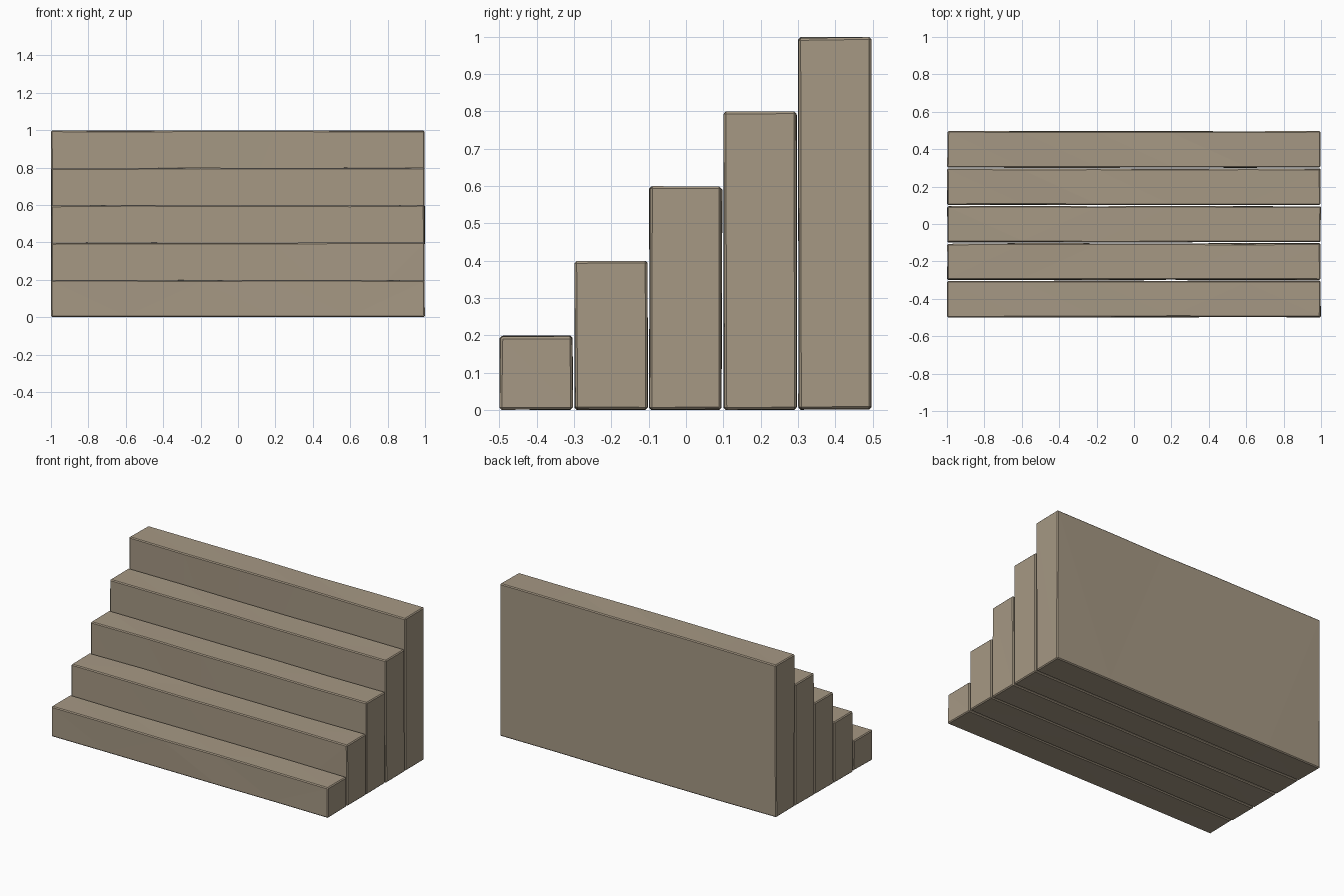
import bpy, bmesh, random
from mathutils import Vector

if "Cube" in bpy.data.objects:
    bpy.data.objects.remove(bpy.data.objects["Cube"])

random.seed(4)
STEPS = 5
DEPTH = 0.2
RISE = 0.2
WOBBLE = 0.004

# Weathered stone colour
stone = bpy.data.materials.new("warm_grey_stone")
stone.use_nodes = True
colour = (0.38, 0.315, 0.23, 1)
stone.diffuse_color = colour
bsdf = stone.node_tree.nodes["Principled BSDF"]
bsdf.inputs["Base Color"].default_value = colour
bsdf.inputs["Roughness"].default_value = 0.9


def stone_block(name, low, high):
    """A rough-hewn block: a box cut along its length, worn inward, chamfered."""
    low, high = Vector(low), Vector(high)
    centre, size = (low + high) / 2, high - low
    bm = bmesh.new()
    bmesh.ops.create_cube(bm, size=1)
    for v in bm.verts:
        v.co = centre + v.co * size
    # Cut the long edges so the arrises can wander
    long_edges = [e for e in bm.edges
                  if abs(e.verts[0].co.x - e.verts[1].co.x) > 1]
    bmesh.ops.subdivide_edges(bm, edges=long_edges, cuts=4, use_grid_fill=True)
    for v in bm.verts:
        for axis in range(3):
            side = 1 if v.co[axis] > centre[axis] else -1
            v.co[axis] -= side * random.uniform(0, WOBBLE)
    # Narrow worn chamfer on the arrises only
    sharp = [e for e in bm.edges if e.calc_face_angle(0) > 1]
    bmesh.ops.bevel(bm, geom=sharp, offset=0.006, segments=1, affect='EDGES')
    bmesh.ops.triangulate(bm, faces=bm.faces[:])
    bmesh.ops.recalc_face_normals(bm, faces=bm.faces[:])
    mesh = bpy.data.meshes.new(name)
    bm.to_mesh(mesh)
    bm.free()
    mesh.materials.append(stone)
    block = bpy.data.objects.new(name, mesh)
    bpy.context.collection.objects.link(block)


# Five full-height blocks, rising toward the back
for i in range(STEPS):
    front = -0.5 + i * DEPTH
    stone_block(f"step_{i + 1}",
                (-1, front, 0),
                (1, front + DEPTH - 0.002, (i + 1) * RISE))
